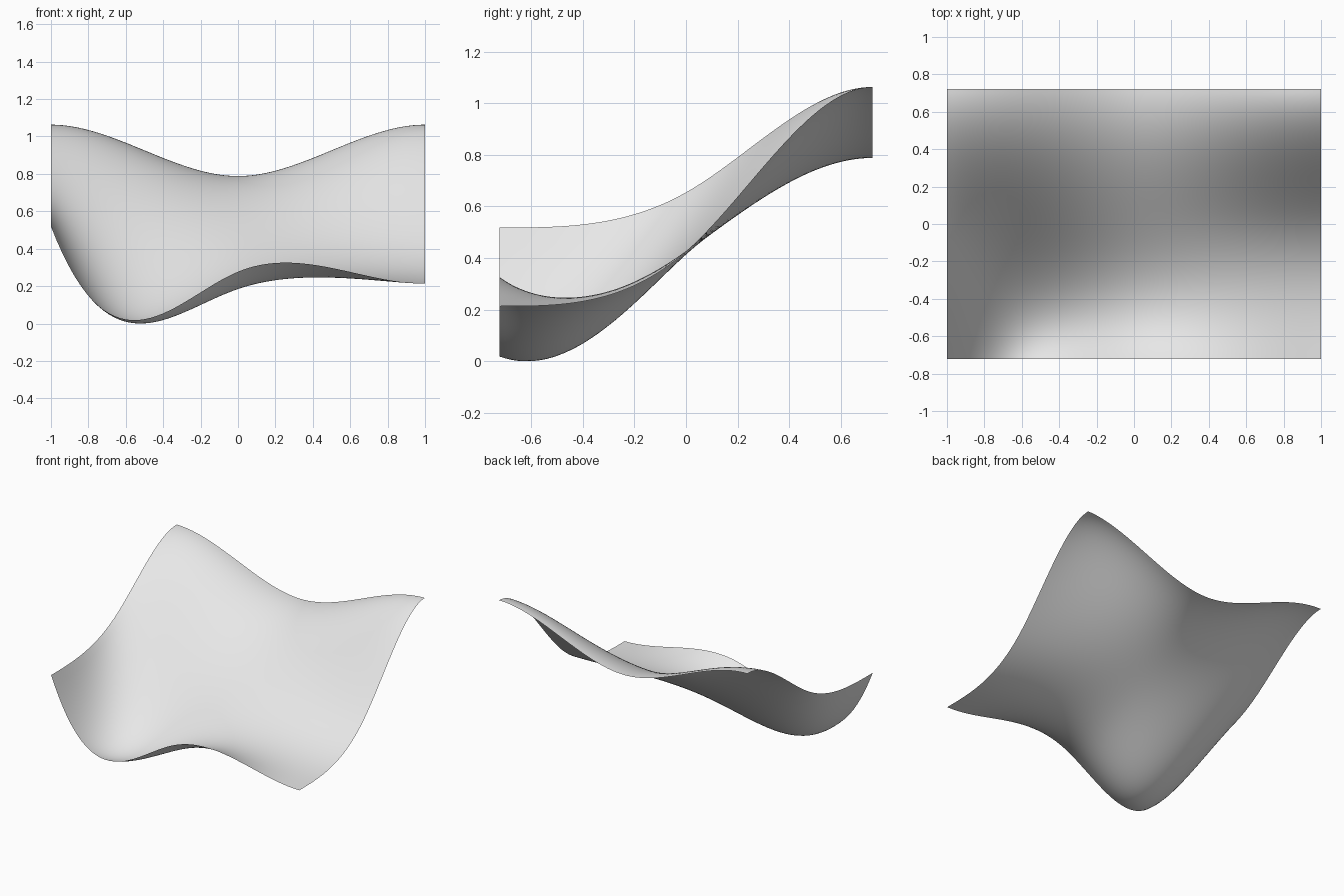
import bpy
import bmesh

cube = bpy.data.objects.get("Cube")
if cube:
    bpy.data.objects.remove(cube, do_unlink=True)

HALF_X, HALF_Y = 1.0, 0.7225
STEPS = 64

# Control heights, one row per depth from front to back, left to right in x
HEIGHTS = [
    (0.52, -0.34, 0.62, 0.215, 0.215),
    (0.52, -0.34, 0.215, 0.215, 0.215),
    (0.52, 0.40, 0.515, 0.215, 0.215),
    (1.065, 1.065, 0.515, 1.065, 1.065),
    (1.065, 1.065, 0.515, 1.065, 1.065),
]
KNOTS = [0] * 4 + [1] + [2] * 4


def basis(i, degree, t):
    """Clamped B-spline weight of control point i."""
    if degree == 0:
        return float(KNOTS[i] <= t < KNOTS[i + 1])
    total = 0.0
    low = KNOTS[i + degree] - KNOTS[i]
    high = KNOTS[i + degree + 1] - KNOTS[i + 1]
    if low:
        total += (t - KNOTS[i]) / low * basis(i, degree - 1, t)
    if high:
        total += (KNOTS[i + degree + 1] - t) / high * basis(i + 1, degree - 1, t)
    return total


weights = []
for step in range(STEPS + 1):
    t = min(2 * step / STEPS, 2 - 1e-9)
    weights.append([basis(i, 3, t) for i in range(5)])

# Curved sheet: a flat grid lifted to the spline heights
bm = bmesh.new()
grid = []
for v, wv in enumerate(weights):
    row = []
    for u, wu in enumerate(weights):
        z = sum(a * b * h for a, line in zip(wv, HEIGHTS) for b, h in zip(wu, line))
        x = HALF_X * (2 * u / STEPS - 1)
        y = HALF_Y * (2 * v / STEPS - 1)
        row.append(bm.verts.new((x, y, z)))
    grid.append(row)
for near, far in zip(grid, grid[1:]):
    for u in range(STEPS):
        bm.faces.new((near[u], near[u + 1], far[u + 1], far[u])).smooth = True

# Rest the lowest point on the ground
lowest = min(vert.co.z for vert in bm.verts)
bmesh.ops.translate(bm, verts=bm.verts, vec=(0, 0, -lowest))

mesh = bpy.data.meshes.new("curved_sheet")
bm.to_mesh(mesh)
bm.free()
sheet = bpy.data.objects.new("curved_sheet", mesh)
bpy.context.collection.objects.link(sheet)

# Plain light grey finish
grey = bpy.data.materials.new("light_grey")
grey.use_nodes = True
colour = (0.8, 0.8, 0.8, 1.0)
grey.diffuse_color = colour
grey.node_tree.nodes["Principled BSDF"].inputs["Base Color"].default_value = colour
mesh.materials.append(grey)
